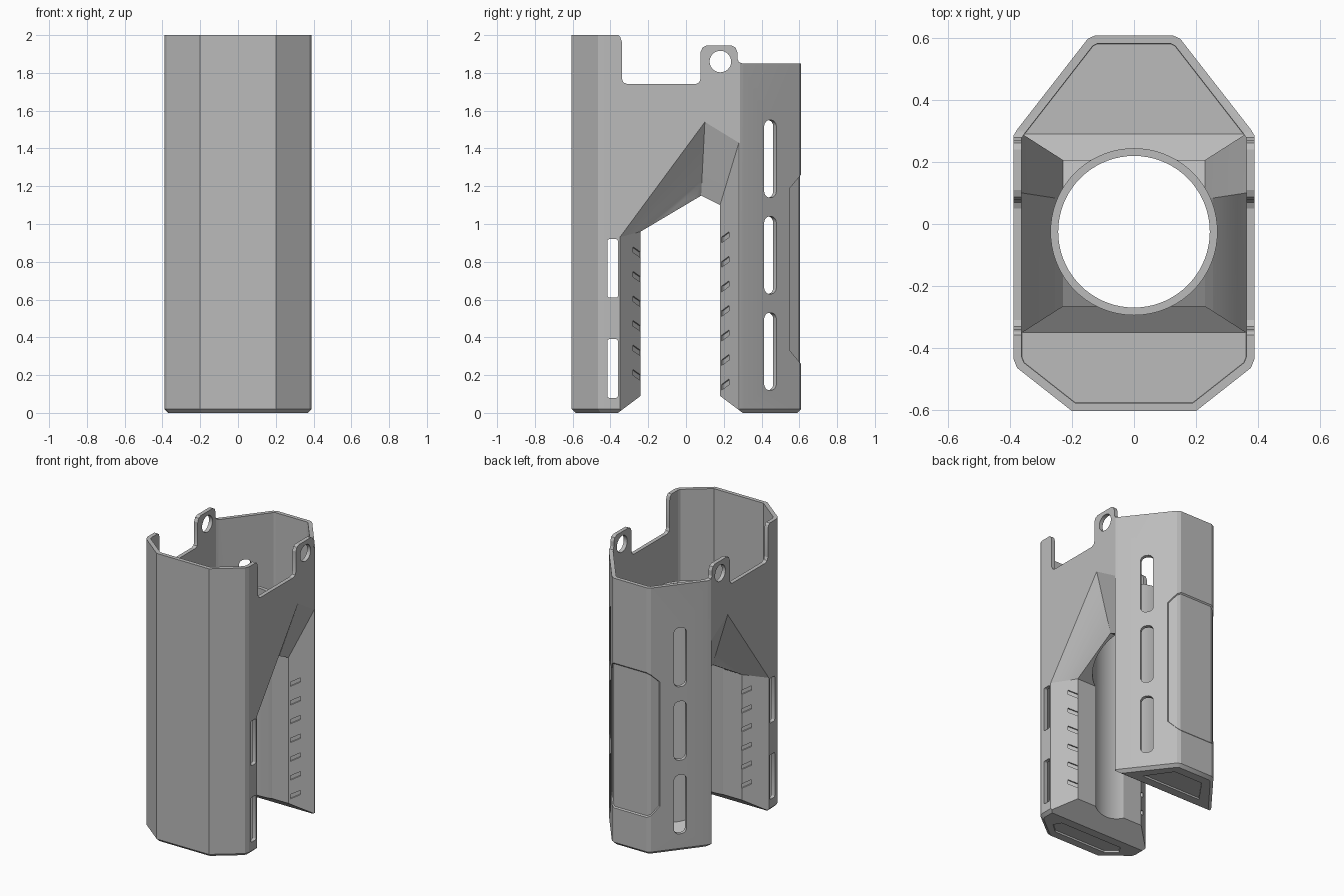
import bpy, bmesh, math
from mathutils import Vector

old = bpy.data.objects.get("Cube")
if old:
    bpy.data.objects.remove(old, do_unlink=True)

X, Y, Z = Vector((1, 0, 0)), Vector((0, 1, 0)), Vector((0, 0, 1))
WALL = 0.027
TUBE_Y = -0.025

grey = bpy.data.materials.new("matte grey plastic")
grey.use_nodes = True
colour = (0.5, 0.5, 0.5, 1)
grey.diffuse_color = colour
grey.node_tree.nodes["Principled BSDF"].inputs["Base Color"].default_value = colour


def loft(name, rings):
    """Closed solid through a list of rings with equal point counts."""
    bm = bmesh.new()
    loops = [[bm.verts.new(p) for p in ring] for ring in rings]
    for a, b in zip(loops, loops[1:]):
        for i in range(len(a)):
            j = (i + 1) % len(a)
            bm.faces.new((a[i], a[j], b[j], b[i]))
    bm.faces.new(loops[0])
    bm.faces.new(loops[-1])
    bmesh.ops.recalc_face_normals(bm, faces=bm.faces)
    me = bpy.data.meshes.new(name)
    bm.to_mesh(me)
    bm.free()
    me.materials.append(grey)
    ob = bpy.data.objects.new(name, me)
    bpy.context.collection.objects.link(ob)
    return ob


def prism(name, pts, origin, u, v, w):
    """Extrude a 2D profile, drawn on axes u and v, along w."""
    base = [Vector(origin) + u * a + v * b for a, b in pts]
    return loft(name, [base, [p + w for p in base]])


def boolean(ob, tool, op="DIFFERENCE"):
    tool.hide_render = True
    mod = ob.modifiers.new("cut", "BOOLEAN")
    mod.operation, mod.solver, mod.object = op, "EXACT", tool
    bpy.context.view_layer.update()
    dg = bpy.context.evaluated_depsgraph_get()
    me = bpy.data.meshes.new_from_object(ob.evaluated_get(dg))
    ob.modifiers.clear()
    ob.data = me
    bpy.data.objects.remove(tool, do_unlink=True)


def rounded(w, h, r, n=5):
    """Rounded rectangle centred on the origin."""
    pts = []
    for k, (sx, sy) in enumerate([(1, 1), (-1, 1), (-1, -1), (1, -1)]):
        for i in range(n):
            a = math.pi / 2 * (k + i / n + 0.5 / n)
            pts.append((sx * (w / 2 - r) + r * math.cos(a),
                        sy * (h / 2 - r) + r * math.sin(a)))
    return pts


def circle(r, n=72):
    return [(r * math.cos(math.tau * i / n), r * math.sin(math.tau * i / n)) for i in range(n)]


def inset(pts, d):
    """Move each side of a counter-clockwise outline inwards by d."""
    out = []
    for i, p in enumerate(pts):
        p = Vector(p)
        e1 = (p - Vector(pts[i - 1])).normalized()
        e2 = (Vector(pts[(i + 1) % len(pts)]) - p).normalized()
        n1, n2 = Vector((-e1.y, e1.x)), Vector((-e2.y, e2.x))
        out.append(tuple(p + (n1 + n2) * d / (1 + n1.dot(n2))))
    return out


half = [(0.2, -0.605), (0.378, -0.465), (0.39, -0.435), (0.39, 0.285),
        (0.378, 0.305), (0.15, 0.598), (0.125, 0.61)]
OUTLINE = half + [(-x, y) for x, y in reversed(half)]


def column(name, d, z0, z1, chamfer=0.02):
    rings = [(d + chamfer, z0), (d, z0 + chamfer), (d, z1)]
    return loft(name, [[(x, y, z) for x, y in inset(OUTLINE, i)] for i, z in rings])


def side_notch(side, t):
    """Flared opening between the two legs; t > 0 gives the inner skin."""
    g = 1 if t else 0
    outer = (0.39 - 0.03 * g, [(-0.35, 0.93), (0.1, 1.54), (0.28 + 0.01 * g, 1.43)])
    inner = (0.26 - 0.03 * g, [(-0.24 - t, 0.96), (0.08, 1.15), (0.18 + t, 1.1)])

    def section(f):
        x = inner[0] + (outer[0] - inner[0]) * f
        top = [Vector(a).lerp(Vector(b), f) for a, b in zip(inner[1], outer[1])]
        yz = [(top[0].x, -0.2)] + [(p.x, p.y + 0.02 * g) for p in top] + [(top[2].x, -0.2)]
        return [(side * x, y, z) for y, z in yz]

    rings = [section(f) for f in (0, 0.2, 0.4, 0.6, 0.8, 1, 1.25)]
    centre = [(-0.01 * side, y, z) for _, y, z in rings[0]]
    return loft("notch cutter", [centre] + rings)


def open_legs(ob, t=0):
    """Cut both side openings and the sloped leg bottoms."""
    for side in (1, -1):
        boolean(ob, side_notch(side, t))
    dz = 0.02 if t else 0
    slope = [(-0.36, dz), (-0.24, 0.09 + dz), (0.18, 0.09 + dz), (0.3, dz),
             (0.3, -0.3), (-0.36, -0.3)]
    boolean(ob, prism("slope cutter", slope, X * -1, Y, Z, X * 2))


# Outer housing hollowed by a matching inner skin
housing = column("housing", 0, 0, 2)
open_legs(housing)
cavity = column("cavity", WALL, WALL, 2.1, 0.001)
open_legs(cavity, WALL)
boolean(housing, cavity)

# Inner guide tube
tube = prism("guide_tube", circle(0.27), (0, TUBE_Y, 0.01), X, Y, Z * 1.49)
open_legs(tube)
boolean(housing, tube, "UNION")
boolean(housing, prism("bore", circle(0.245), (0, TUBE_Y, -0.5), X, Y, Z * 3))

# Stepped top edge with the strap tabs
rim = [(-0.37, 2.01), (-0.348, 1.99), (-0.34, 1.965), (-0.34, 1.77), (-0.332, 1.75),
       (-0.31, 1.74), (0.05, 1.74), (0.07, 1.75), (0.077, 1.77), (0.077, 1.91),
       (0.088, 1.935), (0.11, 1.945), (0.24, 1.945), (0.262, 1.935), (0.272, 1.91),
       (0.272, 1.875), (0.28, 1.857), (0.3, 1.85), (0.7, 1.85), (0.7, 2.2), (-0.37, 2.2)]
boolean(housing, prism("rim cutter", rim, X * -1, Y, Z, X * 2))
boolean(housing, prism("tab hole", circle(0.057, 32), (-1, 0.182, 1.86), Y, Z, X * 2))

# Slots through the front leg
for z in (0.235, 0.765):
    boolean(housing, prism("front slot", rounded(0.055, 0.31, 0.01), (-1, -0.388, z), Y, Z, X * 2))

# Slots and grip grooves, mirrored on both sides
for s in (1, -1):
    along = Vector((-0.61 * s, 0.79, 0))
    normal = Vector((0.79 * s, 0.61, 0))
    for z in (0.325, 0.835, 1.345):
        start = Vector((0.267 * s, 0.445, z)) - normal * 0.06
        boolean(housing, prism("back slot", rounded(0.082, 0.41, 0.035), start, along, Z, normal * 0.12))
    legs = [(-0.26, 0.283, -0.11, 0.2, 6), (0.208, 0.296, 0.1, 0.15, 7)]
    for y, x, run, z0, count in legs:
        face = Vector((0.13 * s, run, 0)).normalized()
        out = Vector((abs(run) * s, -0.13 * math.copysign(1, run), 0)).normalized()
        tilt = face + Z * 0.45
        bar = [(-0.032, -0.015), (0.032, -0.015), (0.032, 0.015), (-0.032, 0.015)]
        for i in range(count):
            start = Vector((x * s, y, z0 + 0.13 * i)) - out * 0.01
            boolean(housing, prism("grip groove", bar, start, tilt, Z, out * 0.05))

# Shallow panel wrapped around the back
panel = prism("panel", [(0.7, 0.15), (0.55, 0.33), (0.55, 1.19), (0.7, 1.37)],
              X * -1, Y, Z, X * 2)
boolean(panel, column("panel core", 0.007, -0.5, 2.5))
boolean(housing, panel)

# Recessed feet
feet = [[(-0.2, -0.53), (0.2, -0.53), (0.27, -0.47), (0.24, -0.42), (-0.24, -0.42), (-0.27, -0.47)],
        [(-0.23, 0.36), (0.23, 0.36), (0.11, 0.53), (-0.11, 0.53)]]
for foot in feet:
    boolean(housing, prism("foot recess", foot, Z * -0.1, X, Y, Z * 0.113))

bpy.ops.object.select_all(action="DESELECT")
housing.select_set(True)
bpy.context.view_layer.objects.active = housing
bpy.ops.object.shade_smooth_by_angle(angle=math.radians(20))
